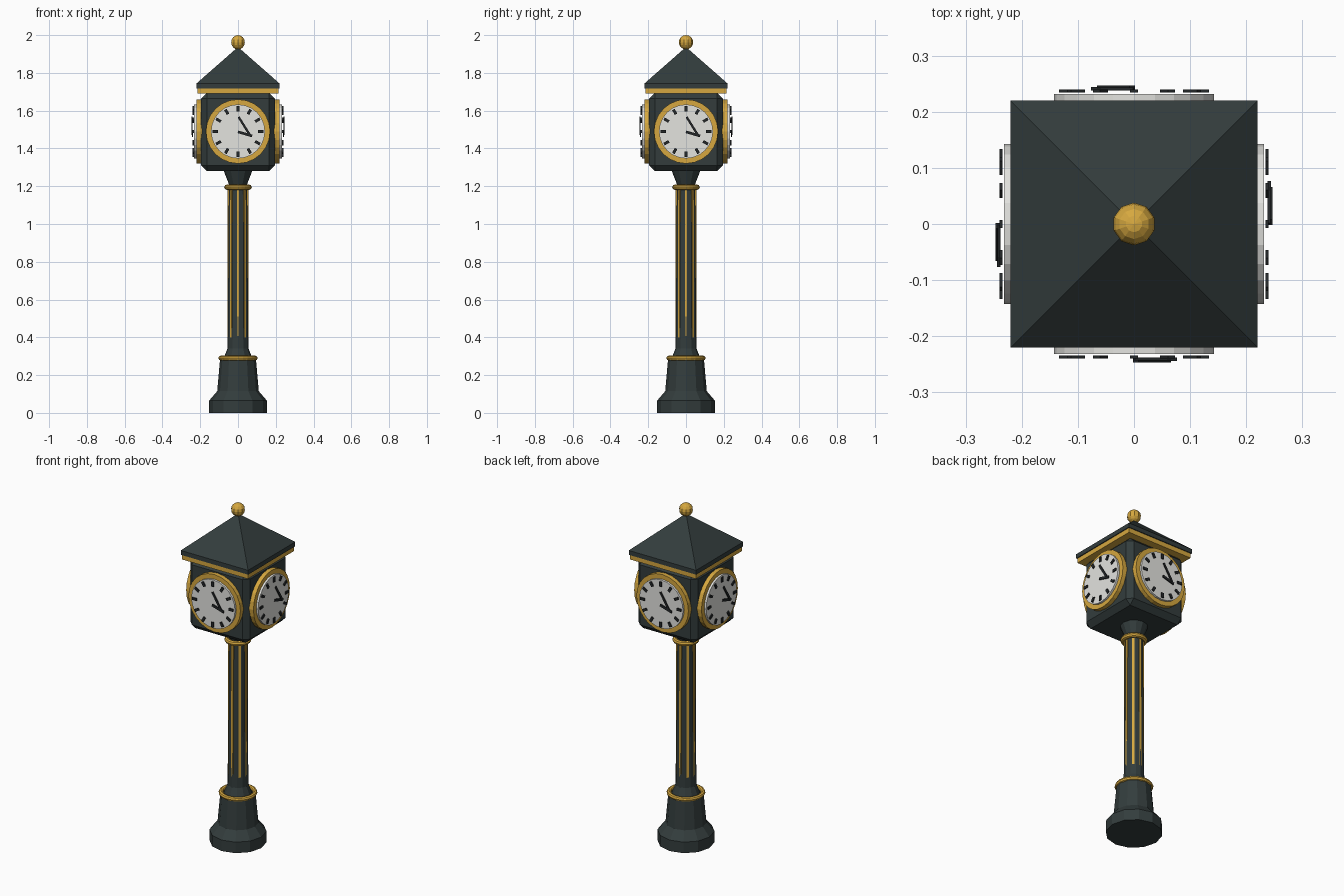
import bpy, bmesh
from math import pi, cos, sin, atan2
from mathutils import Matrix, Vector

if "Cube" in bpy.data.objects:
    bpy.data.objects.remove(bpy.data.objects["Cube"])


def material(name, rgb):
    m = bpy.data.materials.new(name)
    m.use_nodes = True
    m.diffuse_color = (*rgb, 1)
    m.node_tree.nodes["Principled BSDF"].inputs["Base Color"].default_value = (*rgb, 1)
    return m


IRON = material("dark green iron", (0.033, 0.046, 0.046))
GOLD = material("gold", (0.67, 0.39, 0.05))
WHITE = material("dial white", (0.77, 0.77, 0.74))
BLACK = material("hand black", (0.017, 0.02, 0.022))


def finish(name, bm, mat):
    bmesh.ops.recalc_face_normals(bm, faces=bm.faces)
    me = bpy.data.meshes.new(name)
    bm.to_mesh(me)
    bm.free()
    me.materials.append(mat)
    ob = bpy.data.objects.new(name, me)
    bpy.context.collection.objects.link(ob)
    return ob


def lathe(name, profile, mat, sides=12, closed=False):
    """Revolve (radius, height) points around z; open profiles get end caps."""
    bm = bmesh.new()
    rings = [[bm.verts.new((r * cos(2 * pi * i / sides), r * sin(2 * pi * i / sides), z))
              for i in range(sides)] for r, z in profile]
    pairs = list(zip(rings, rings[1:]))
    if closed:
        pairs.append((rings[-1], rings[0]))
    else:
        bm.faces.new(rings[0])
        bm.faces.new(rings[-1])
    for a, b in pairs:
        for i in range(sides):
            j = (i + 1) % sides
            bm.faces.new((a[i], a[j], b[j], b[i]))
    return finish(name, bm, mat)


def ring(name, major, minor, z, mat, sides=24, steps=8):
    return lathe(name, [(major + minor * cos(2 * pi * k / steps), z + minor * sin(2 * pi * k / steps))
                        for k in range(steps)], mat, sides, True)


def box(name, size, mat, matrix):
    bm = bmesh.new()
    bmesh.ops.create_cube(bm, size=1)
    bmesh.ops.scale(bm, vec=size, verts=bm.verts)
    bmesh.ops.transform(bm, matrix=matrix, verts=bm.verts)
    return finish(name, bm, mat)


# Pedestal, post and neck
lathe("pedestal", [(0.153, 0), (0.153, 0.065), (0.11, 0.115), (0.095, 0.285)], IRON)
lathe("post_foot", [(0.08, 0.28), (0.056, 0.34)], IRON)
lathe("post", [(0.056, 0.33), (0.05, 1.2)], IRON)
lathe("neck", [(0.04, 1.19), (0.077, 1.285)], IRON)
ring("pedestal_ring", 0.091, 0.013, 0.29, GOLD)
ring("neck_ring", 0.059, 0.014, 1.195, GOLD)

# Gold ribs that emerge from the tapering post
for i in range(8):
    box(f"post_rib_{i}", (0.01, 0.013, 0.78), GOLD,
        Matrix.Rotation(i * pi / 4, 4, "Z") @ Matrix.Translation((0.0494, 0, 0.79)))

# Clock housing with chamfered edges
housing = box("clock_housing", (0.39, 0.39, 0.415), IRON, Matrix.Translation((0, 0, 1.487)))
bevel = housing.modifiers.new("chamfer", "BEVEL")
bevel.width = 0.03
bevel.segments = 1

# Eaves, pyramid roof and finial
box("eaves_trim", (0.43, 0.43, 0.03), GOLD, Matrix.Translation((0, 0, 1.705)))
bm = bmesh.new()
bmesh.ops.create_cube(bm, size=1)
bmesh.ops.scale(bm, vec=(0.44, 0.44, 0.026), verts=bm.verts)
bmesh.ops.translate(bm, vec=(0, 0, 1.731), verts=bm.verts)
top = max(bm.faces, key=lambda f: f.calc_center_median().z)
apex = bmesh.ops.poke(bm, faces=[top])["verts"][0]
apex.co = (0, 0, 1.937)
finish("roof", bm, IRON)
bm = bmesh.new()
bmesh.ops.create_uvsphere(bm, u_segments=10, v_segments=8, radius=0.038)
bmesh.ops.translate(bm, vec=(0, 0, 1.962), verts=bm.verts)
finish("finial", bm, GOLD)

# Four dials: local x right, local y up, local z outward
DIAL = Matrix.Translation((0, 0, 1.49)) @ Matrix.Rotation(pi / 2, 4, "X")


def bar(name, a, b, width, low, high, place):
    """Flat bar from a to b on a dial, between two distances outward."""
    d = Vector(b) - Vector(a)
    mid = (Vector(a) + Vector(b)) / 2
    local = Matrix.Translation((mid.x, mid.y, (low + high) / 2)) @ Matrix.Rotation(atan2(d.y, d.x), 4, "Z")
    box(name, (d.length, width, high - low), BLACK, place @ local)


for k, side in enumerate(("front", "left", "back", "right")):
    place = Matrix.Rotation(k * pi / 2, 4, "Z") @ DIAL
    lathe(f"{side}_dial", [(0.143, 0.19), (0.143, 0.232)], WHITE, 24).matrix_world = place
    lathe(f"{side}_bezel", [(0.17, 0.18), (0.17, 0.22)], GOLD, 24).matrix_world = place
    for h in range(12):
        c, s = cos(h * pi / 6), sin(h * pi / 6)
        bar(f"{side}_hour_mark_{h}", (0.105 * c, 0.105 * s), (0.134 * c, 0.134 * s), 0.015, 0.234, 0.24, place)
    bar(f"{side}_hour_hand", (0, -0.002), (0.075, -0.024), 0.014, 0.238, 0.244, place)
    bar(f"{side}_minute_hand", (0.003, 0.077), (0.061, -0.016), 0.012, 0.242, 0.247, place)
